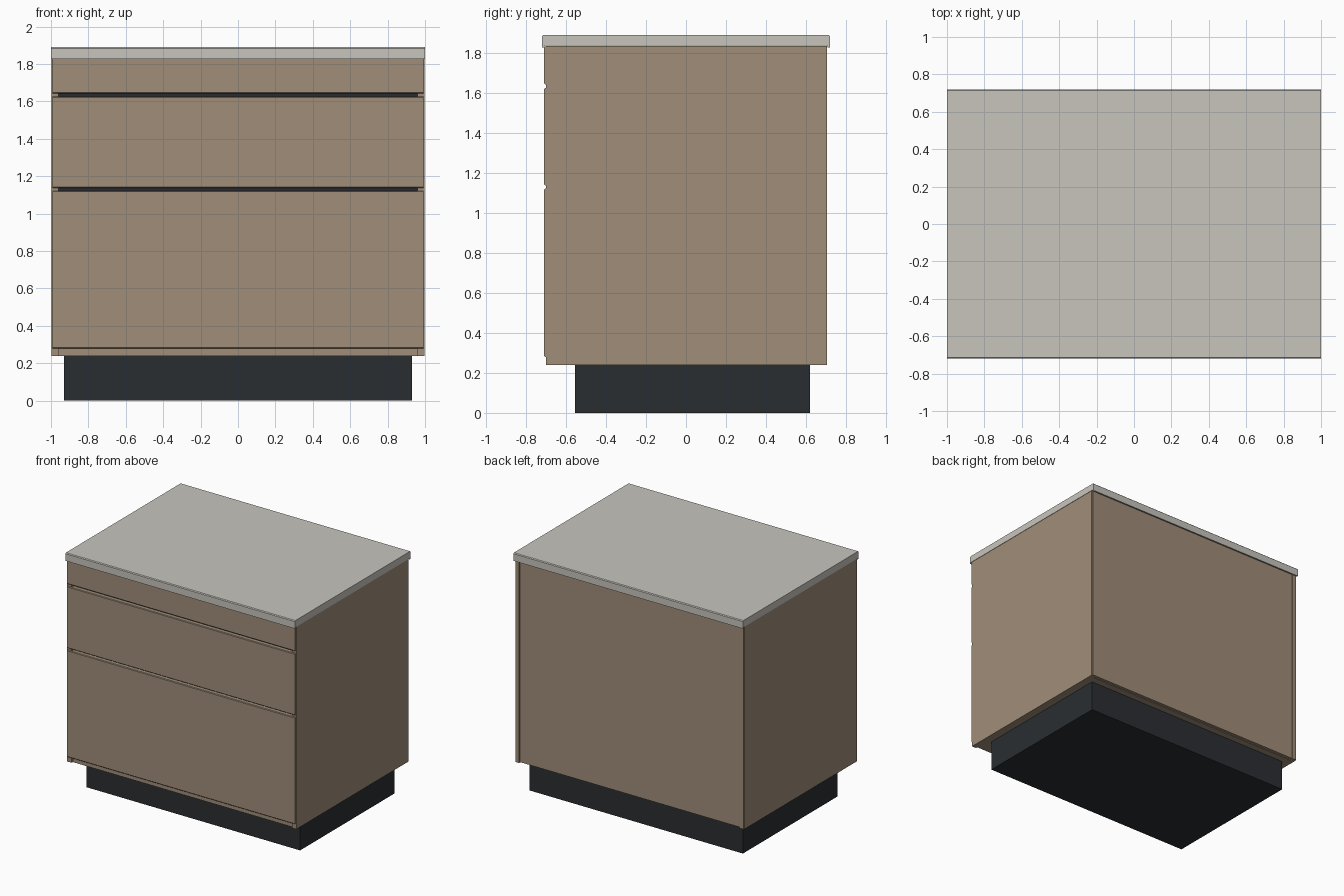
import bpy, bmesh

if "Cube" in bpy.data.objects:
    bpy.data.objects.remove(bpy.data.objects["Cube"])


def material(name, rgb):
    m = bpy.data.materials.new(name)
    m.diffuse_color = (*rgb, 1)
    m.use_nodes = True
    m.node_tree.nodes["Principled BSDF"].inputs["Base Color"].default_value = m.diffuse_color
    return m


WOOD = material("warm_wood", (0.35, 0.27, 0.19))
DARK = material("dark_plinth", (0.023, 0.027, 0.031))
STONE = material("pale_stone", (0.58, 0.56, 0.51))


def extrude_x(name, profile, x0, x1, mat):
    """Extrude a closed (y, z) profile along x."""
    bm = bmesh.new()
    face = bm.faces.new([bm.verts.new((x0, y, z)) for y, z in profile])
    geo = bmesh.ops.extrude_face_region(bm, geom=[face])["geom"]
    verts = [g for g in geo if isinstance(g, bmesh.types.BMVert)]
    bmesh.ops.translate(bm, verts=verts, vec=(x1 - x0, 0, 0))
    bmesh.ops.recalc_face_normals(bm, faces=bm.faces)
    me = bpy.data.meshes.new(name)
    bm.to_mesh(me)
    bm.free()
    me.materials.append(mat)
    ob = bpy.data.objects.new(name, me)
    bpy.context.collection.objects.link(ob)
    return ob


def box(name, x, y, z, mat):
    (y0, y1), (z0, z1) = y, z
    return extrude_x(name, [(y0, z0), (y1, z0), (y1, z1), (y0, z1)], *x, mat)


# Recessed plinth
box("plinth", (-0.93, 0.93), (-0.555, 0.62), (0, 0.24), DARK)

# Side panels, with a slim edge strip along the back
for s, side in ((-1, "left"), (1, "right")):
    box(f"{side}_side_panel", sorted((s * 0.96, s * 0.998)), (-0.70, 0.695), (0.24, 1.835), WOOD)
    box(f"{side}_back_strip", sorted((s * 0.96, s * 0.994)), (0.695, 0.705), (0.24, 1.835), WOOD)

# Carcass panels between the sides
box("bottom_panel", (-0.96, 0.96), (-0.685, 0.675), (0.24, 0.28), WOOD)
box("top_panel", (-0.96, 0.96), (-0.685, 0.675), (1.795, 1.835), WOOD)
box("back_panel", (-0.96, 0.96), (0.675, 0.698), (0.245, 1.835), WOOD)

# Drawer fronts: a thin face with chamfered edges, backed by a board between the sides
C = 0.005
for name, z0, z1 in (("bottom", 0.28, 1.122), ("middle", 1.138, 1.625), ("top", 1.643, 1.832)):
    yf, yb = -0.709, -0.70
    extrude_x(f"{name}_drawer_front",
              [(yb, z0), (yb, z1), (yf + C, z1), (yf, z1 - C), (yf, z0 + C), (yf + C, z0)],
              -0.993, 0.993, WOOD)
    box(f"{name}_drawer_board", (-0.958, 0.958), (-0.70, -0.675), (z0, z1), WOOD)

# Dark grip channels behind the gaps
for name, z in (("lower", 1.13), ("upper", 1.634)):
    box(f"{name}_grip_channel", (-0.96, 0.96), (-0.675, -0.63), (z - 0.04, z + 0.04), DARK)

# Countertop slab with drip lips at front and back and eased top edges
half = [(0.708, 1.836), (0.708, 1.828), (0.72, 1.828), (0.72, 1.884), (0.714, 1.89)]
extrude_x("countertop", half + [(-y, z) for y, z in reversed(half)], -1, 1, STONE)
